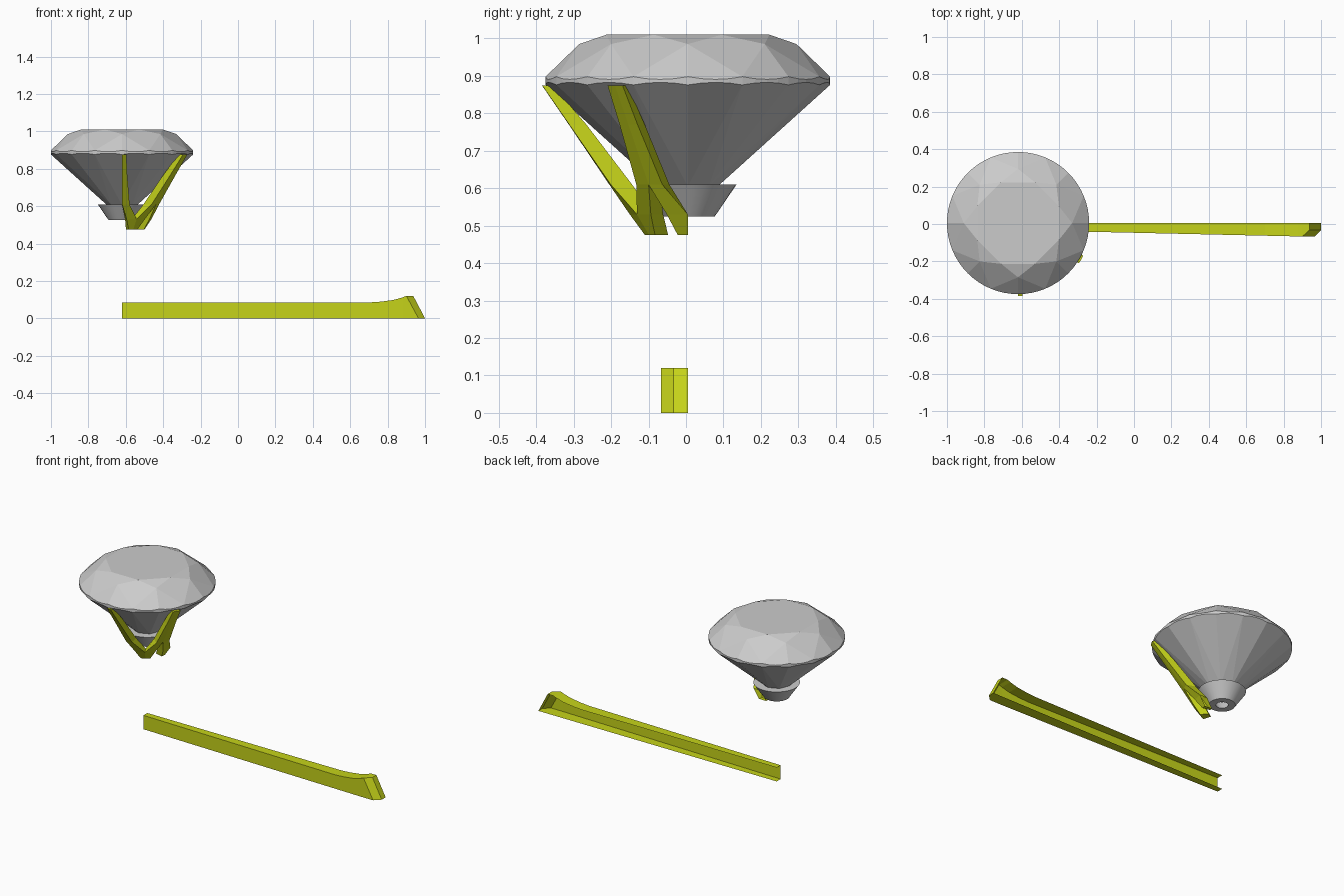
import bpy, bmesh
from math import sin, cos, radians, pi
from mathutils import Vector

if "Cube" in bpy.data.objects:
    bpy.data.objects.remove(bpy.data.objects["Cube"])

CX, CY = -0.62, 0.005          # axis of the stone and its setting


def polar(r, deg, z):
    a = radians(deg)
    return Vector((CX + r * cos(a), CY + r * sin(a), z))


def make(name, bm, mat=None):
    me = bpy.data.meshes.new(name)
    bm.to_mesh(me)
    bm.free()
    ob = bpy.data.objects.new(name, me)
    bpy.context.collection.objects.link(ob)
    if mat:
        me.materials.append(mat)
    return ob


metal = bpy.data.materials.new("yellow_metal")
metal.diffuse_color = (0.56, 0.65, 0.01, 1)
metal.use_nodes = True
metal.node_tree.nodes["Principled BSDF"].inputs["Base Color"].default_value = metal.diffuse_color

# Brilliant-cut stone: a round blank sliced by facet planes
R, TOP, CROWN, PAV, CULET = 0.38, 1.01, 0.898, 0.876, 0.54
bm = bmesh.new()
n = 64
rings = [[bm.verts.new(polar(R, 360 * i / n, z)) for i in range(n)] for z in (0.4, TOP)]
for i in range(n):
    j = (i + 1) % n
    bm.faces.new((rings[0][i], rings[0][j], rings[1][j], rings[1][i]))
bm.faces.new(rings[1])
bm.faces.new(rings[0][::-1])
middle = Vector((CX, CY, 0.885))


def facet(a, b, c):
    no = (b - a).cross(c - a).normalized()
    if no.dot(a - middle) < 0:
        no = -no
    res = bmesh.ops.bisect_plane(bm, geom=bm.verts[:] + bm.edges[:] + bm.faces[:], dist=1e-5,
                                 plane_co=a, plane_no=no, clear_outer=True)
    edges = [e for e in bm.edges if e.is_boundary]
    if edges:
        bmesh.ops.holes_fill(bm, edges=edges, sides=0)


crown_slope = (TOP - CROWN) / (R - 0.236)
pav_slope = (PAV - CULET) / R
c8 = cos(pi / 8)
star_z = TOP - crown_slope * (0.29 * c8 - 0.236)
low_z = CULET + pav_slope * 0.08 * c8
for k in range(8):
    m, s = 22.5 + 45 * k, 45 * k
    # kite, star and pavilion main facets
    facet(polar(R, m, CROWN), polar(0.29, m - 22.5, star_z), polar(0.29, m + 22.5, star_z))
    facet(polar(0.236, s - 22.5, TOP), polar(0.236, s + 22.5, TOP), polar(0.29, s, star_z))
    facet(polar(0, 0, CULET), polar(0.08, m - 22.5, low_z), polar(0.08, m + 22.5, low_z))
    # upper and lower girdle facets
    for d in (-22.5, 22.5):
        facet(polar(R, s, CROWN), polar(R, s + d, CROWN), polar(0.29, s, star_z))
        facet(polar(R, s, PAV), polar(R, s + d, PAV), polar(0.08, s, low_z))
bmesh.ops.recalc_face_normals(bm, faces=bm.faces[:])
make("gemstone", bm)

# Conical seat ring under the stone
bm = bmesh.new()
profile = [(0.072, 0.525), (0.13, 0.61), (0.08, 0.61), (0.033, 0.525)]
n = 32
rings = [[bm.verts.new(polar(r, 360 * i / n, z)) for i in range(n)] for r, z in profile]
for k in range(4):
    a, b = rings[k], rings[(k + 1) % 4]
    for i in range(n):
        j = (i + 1) % n
        bm.faces.new((a[i], a[j], b[j], b[i]))
bmesh.ops.recalc_face_normals(bm, faces=bm.faces[:])
seat = make("stone_seat", bm)
bpy.context.view_layer.objects.active = seat
seat.select_set(True)
bpy.ops.object.shade_smooth_by_angle(angle=radians(35))

# Prong arms: rows of z, outer radius, inner radius, start and end angle
ROWS = [(0.875, 0.39, 0.362, 0, 3.4),
        (0.77, 0.318, 0.272, 0, 5),
        (0.61, 0.21, 0.152, 0, 11),
        (0.53, 0.157, 0.105, 9, 30),
        (0.475, 0.12, 0.072, 17, 30)]


def prong(name, angle, sides):
    bm = bmesh.new()
    for s in sides:
        rows = []
        for z, ro, ri, a0, a1 in ROWS:
            rows.append([bm.verts.new(polar(r, angle + s * a, z))
                         for r, a in ((ro, a0), (ro, a1), (ri, a1), (ri, a0))])
        for k in range(len(rows) - 1):
            p, q = rows[k], rows[k + 1]
            for i in range(4):
                # leave the mirror planes open
                if (i == 3 and k < 2) or (i == 1 and k == 3):
                    continue
                j = (i + 1) % 4
                f = (p[i], q[i], q[j], p[j])
                bm.faces.new(f if s > 0 else f[::-1])
        for row, flip in ((rows[0], s < 0), (rows[-1], s > 0)):
            bm.faces.new(row[::-1] if flip else row)
    bmesh.ops.remove_doubles(bm, verts=bm.verts[:], dist=1e-4)
    bmesh.ops.recalc_face_normals(bm, faces=bm.faces[:])
    make(name, bm, metal)


prong("front_half_prong", -90, (1,))
prong("side_prong", -30, (-1, 1))

# Band: open-backed channel that flares and ends in a slanted, chamfered face
bm = bmesh.new()
BACK = 0.005
stations = [(-0.62, 0.085), (0.70, 0.085), (0.76, 0.089), (0.83, 0.098), (0.88, 0.112), (0.90, 0.12)]
rows = []
for x, z in stations:
    y = -0.033 - 0.034 * (x + 0.62) / 1.52
    last = x == 0.90
    xb = 0.965 if last else x          # the foot of the end slants outward
    xs = ((0.997, xb, x, 0.935) if last else (x,) * 4)
    rows.append([bm.verts.new(c) for c in ((xs[0] if not last else xb, BACK, 0), (xs[1], y, 0),
                                           (xs[2], y, z), (x, BACK, z))])
for p, q in zip(rows, rows[1:]):
    for i in range(3):
        bm.faces.new((p[i], q[i], q[i + 1], p[i + 1]))
b0, f0, f1, b1 = rows[-1]
tip = [bm.verts.new(c) for c in ((1.0, BACK, 0), (1.0, -0.033, 0), (0.937, -0.033, 0.12), (0.937, BACK, 0.12))]
bm.faces.new((b0, tip[0], tip[1], f0))
bm.faces.new((f0, tip[1], tip[2], f1))
bm.faces.new((f1, tip[2], tip[3], b1))
bm.faces.new((tip[0], tip[3], tip[2], tip[1]))
bmesh.ops.recalc_face_normals(bm, faces=bm.faces[:])
make("ring_band", bm, metal)
